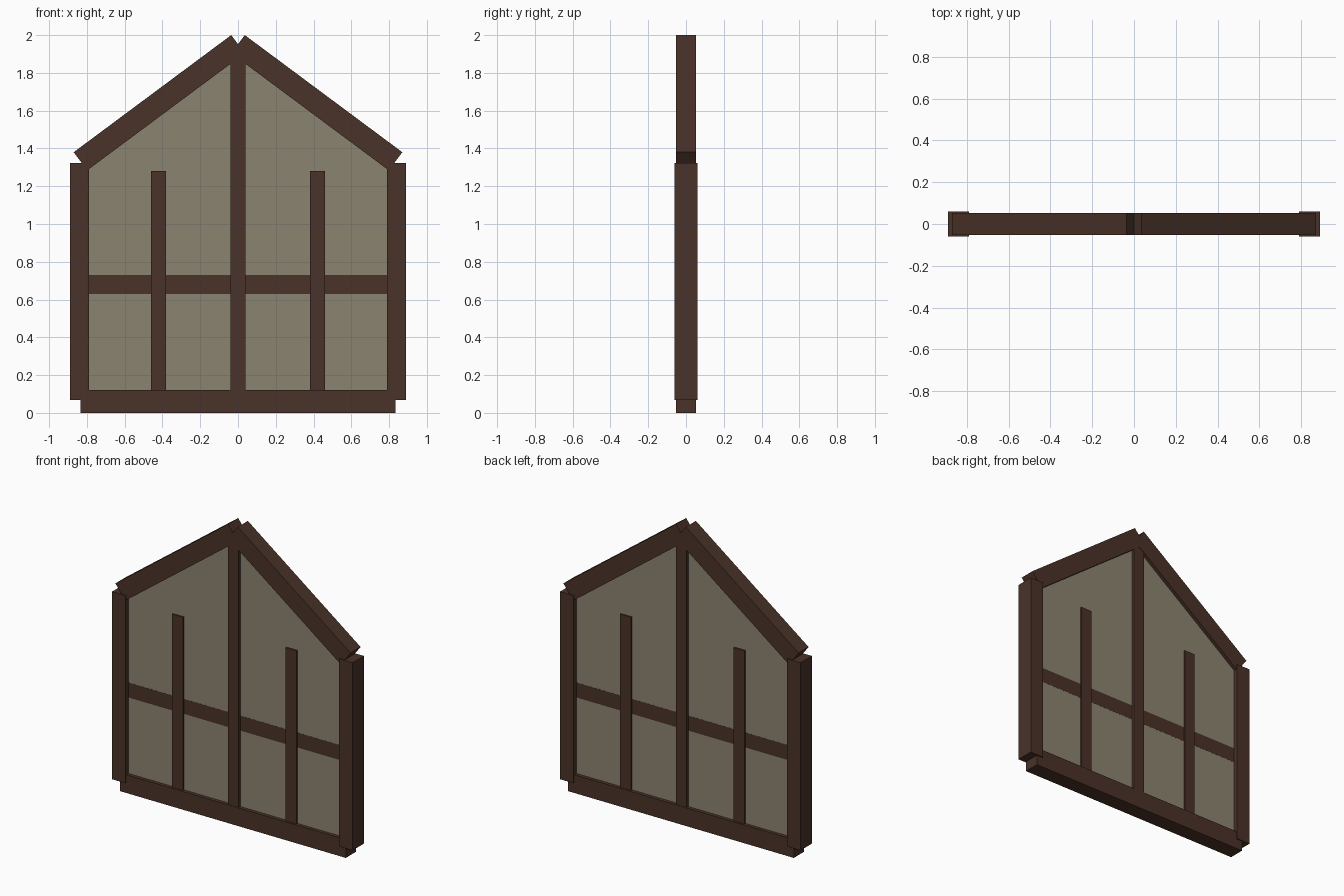
import bpy, bmesh, math
from mathutils import Matrix, Vector

if "Cube" in bpy.data.objects:
    bpy.data.objects.remove(bpy.data.objects["Cube"])


def material(name, rgb):
    m = bpy.data.materials.new(name)
    m.diffuse_color = (*rgb, 1)
    m.use_nodes = True
    m.node_tree.nodes["Principled BSDF"].inputs["Base Color"].default_value = m.diffuse_color
    return m


WOOD = material("dark_wood", (0.068, 0.032, 0.021))
PANEL = material("beige_panel", (0.26, 0.23, 0.16))


def finish(name, bm, mat):
    bmesh.ops.recalc_face_normals(bm, faces=bm.faces)
    mesh = bpy.data.meshes.new(name)
    bm.to_mesh(mesh)
    bm.free()
    mesh.materials.append(mat)
    ob = bpy.data.objects.new(name, mesh)
    bpy.context.collection.objects.link(ob)
    return ob


def beam(name, x, z, sx, sy, sz, tilt=0.0):
    """Timber centred on (x, 0, z), optionally tilted in the front plane."""
    bm = bmesh.new()
    bmesh.ops.create_cube(bm, size=1)
    bm.transform(Matrix.Translation((x, 0, z)) @ Matrix.Rotation(tilt, 4, 'Y')
                 @ Matrix.Diagonal((sx, sy, sz, 1)))
    return finish(name, bm, WOOD)


# Sill, middle rail and centre post
beam("bottom_rail", 0, 0.061, 1.67, 0.106, 0.122)
beam("middle_rail", 0, 0.68, 1.6, 0.061, 0.10)
beam("centre_post", 0, 1.01, 0.08, 0.10, 1.82)

# Mirrored corner posts, short inner posts and sloping roof beams
eave, ridge = Vector((0.834, 1.332)), Vector((0.0, 1.952))
run = eave - ridge
mid = (eave + ridge) / 2
slope = math.atan2(-run.y, run.x)
for side, s in (("left", -1), ("right", 1)):
    beam(f"{side}_corner_post", s * 0.84, 0.695, 0.10, 0.12, 1.255)
    beam(f"{side}_inner_post", s * 0.42, 0.68, 0.08, 0.08, 1.20)
    beam(f"{side}_roof_beam", s * mid.x, mid.y, run.length, 0.106, 0.12, s * slope)

# Gabled infill panel
bm = bmesh.new()
outline = [(-0.81, 0.08), (0.81, 0.08), (0.81, 1.30), (0, 1.90), (-0.81, 1.30)]
face = bm.faces.new([bm.verts.new((x, -0.03, z)) for x, z in outline])
ext = bmesh.ops.extrude_face_region(bm, geom=[face])
bmesh.ops.translate(bm, vec=(0, 0.06, 0),
                    verts=[v for v in ext["geom"] if isinstance(v, bmesh.types.BMVert)])
finish("infill_panel", bm, PANEL)
